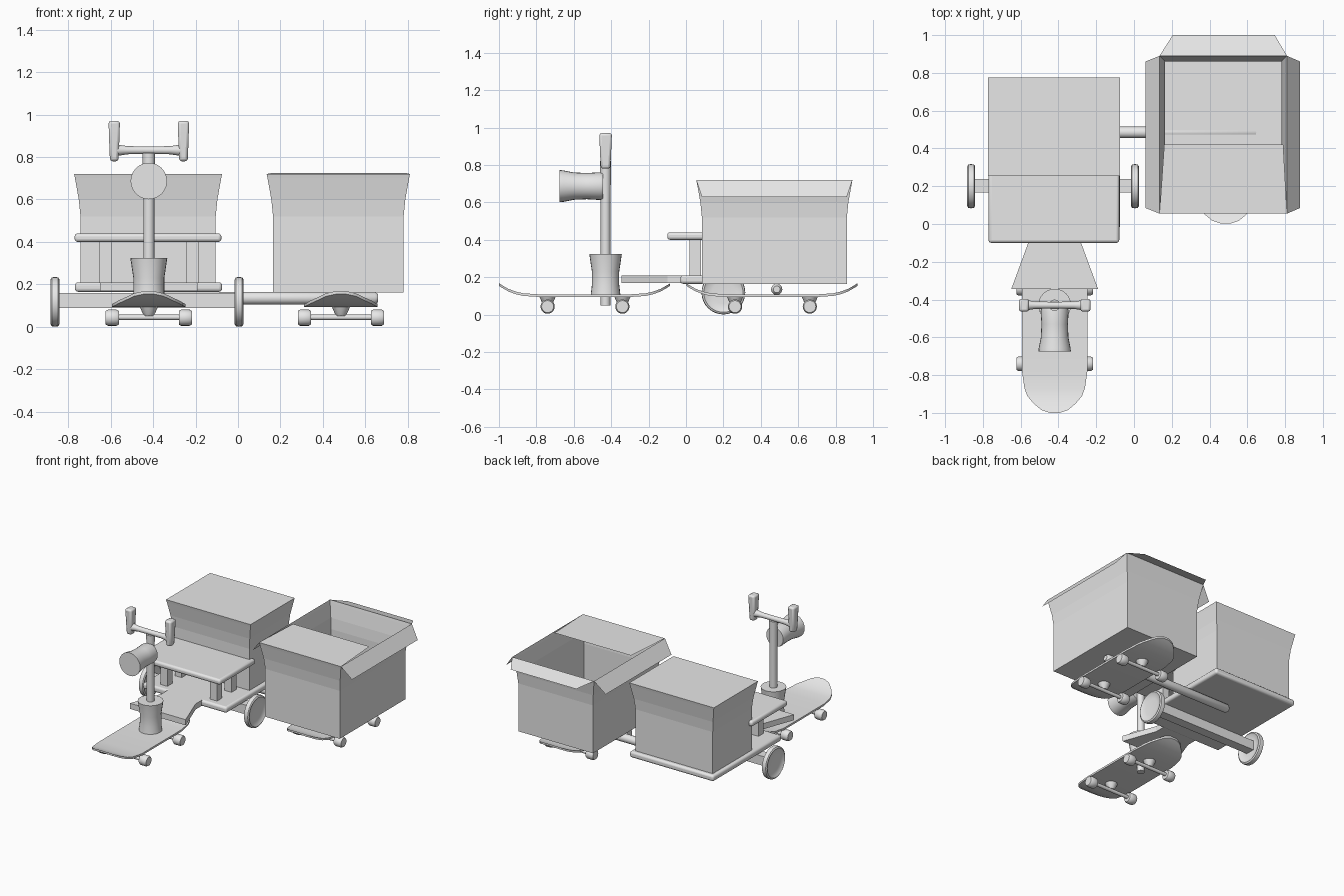
import bpy, bmesh, math
from mathutils import Vector, Matrix

cube = bpy.data.objects.get("Cube")
if cube:
    bpy.data.objects.remove(cube)

grey = bpy.data.materials.new("plain_grey")
grey.use_nodes = True
GREY = (0.8, 0.8, 0.8, 1)
grey.diffuse_color = GREY
grey.node_tree.nodes["Principled BSDF"].inputs["Base Color"].default_value = GREY

CART_X, CRATE_X = -0.42, 0.485
STEM_Y = -0.43
ROT = {"z": Matrix.Identity(4),
       "x": Matrix.Rotation(math.pi / 2, 4, "Y"),
       "y": Matrix.Rotation(-math.pi / 2, 4, "X")}


def finish(name, bm, angle=40, normals=True):
    if normals:
        bmesh.ops.recalc_face_normals(bm, faces=bm.faces)
    me = bpy.data.meshes.new(name)
    bm.to_mesh(me)
    bm.free()
    me.materials.append(grey)
    if angle:
        me.shade_smooth()
        me.set_sharp_from_angle(angle=math.radians(angle))
    ob = bpy.data.objects.new(name, me)
    bpy.context.scene.collection.objects.link(ob)
    return ob


def bridge(bm, rings, caps=True):
    n = len(rings[0])
    for a, b in zip(rings, rings[1:]):
        for i in range(n):
            j = (i + 1) % n
            bm.faces.new((a[i], a[j], b[j], b[i]))
    if caps:
        bm.faces.new(rings[0][::-1])
        bm.faces.new(rings[-1])


def lathe(name, profile, loc, axis="z", sides=24):
    """Solid of revolution from (radius, height) pairs."""
    bm = bmesh.new()
    rings = []
    for r, h in profile:
        rings.append([bm.verts.new((r * math.cos(2 * math.pi * k / sides),
                                    r * math.sin(2 * math.pi * k / sides), h))
                      for k in range(sides)])
    bridge(bm, rings)
    bm.transform(Matrix.Translation(loc) @ ROT[axis])
    return finish(name, bm)


def rect(bm, x0, x1, y0, y1, z):
    return [bm.verts.new(p) for p in ((x0, y0, z), (x1, y0, z), (x1, y1, z), (x0, y1, z))]


def block(name, low, high, bevel=0.0):
    """Box between two opposite corners."""
    bm = bmesh.new()
    bridge(bm, [rect(bm, low[0], high[0], low[1], high[1], z) for z in (low[2], high[2])])
    ob = finish(name, bm, 40 if bevel else 0)
    if bevel:
        mod = ob.modifiers.new("rounded", "BEVEL")
        mod.width, mod.segments = bevel, 3
    return ob


def flared_box(name, x0, x1, y0, y1, z0, top, closed):
    """Straight walls that flare outward near the top."""
    bm = bmesh.new()
    levels = [(z0, 0), (0.52, 0), (0.6, 0.008), (top - 0.02, 0.026), (top, 0.03)]
    rings = [rect(bm, x0 - g, x1 + g, y0 - g, y1 + g, z) for z, g in levels]
    bridge(bm, rings, closed)
    if not closed:
        bm.faces.new(rings[0][::-1])
    return finish(name, bm, 0)


def panel(name, points):
    bm = bmesh.new()
    bm.faces.new([bm.verts.new(p) for p in points])
    return finish(name, bm, 0, False)


def skateboard(label, cx, y0):
    # deck: half outline mirrored to the other end, lifted at nose and tail
    half = [(0, 0.025, 0.16), (0.015, 0.07, 0.15), (0.05, 0.112, 0.13), (0.09, 0.145, 0.115),
            (0.13, 0.16, 0.106), (0.22, 0.173, 0.1)]
    length = 0.915
    stations = half + [(length - u, w, z) for u, w, z in reversed(half)]
    bm = bmesh.new()
    rings = []
    for u, w, z in stations:
        rings.append([bm.verts.new((cx + s * w, y0 + u, z + h))
                      for s, h in ((-1, -0.006), (1, -0.006), (1, 0.008), (-1, 0.008))])
    bridge(bm, rings)
    finish(label + "_deck", bm)
    # trucks and wheels
    for place, u in (("front", 0.26), ("rear", 0.66)):
        y = y0 + u
        lathe(f"{label}_{place}_truck", [(0.02, 0.05), (0.03, 0.065), (0.045, 0.1)], (cx, y, 0), sides=12)
        lathe(f"{label}_{place}_axle", [(0.013, -0.18), (0.013, 0.18)], (cx, y, 0.045), "x", 12)
        for side, s in (("right", -1), ("left", 1)):
            lathe(f"{label}_{place}_{side}_wheel",
                  [(0.032, -0.031), (0.038, -0.02), (0.038, 0.02), (0.032, 0.031)],
                  (cx + s * 0.172, y, 0.043), "x", 20)


skateboard("front_board", CART_X, -1.0)
skateboard("side_board", CRATE_X, 0.002)

# steering column, its socket and the lamp
lathe("column_socket", [(0.08, 0.1), (0.073, 0.16), (0.073, 0.23), (0.085, 0.31), (0.087, 0.325)],
      (CART_X, STEM_Y, 0))
lathe("steering_stem", [(0.026, 0.05), (0.026, 0.6), (0.03, 0.82)], (CART_X, STEM_Y, 0), sides=16)
lathe("headlamp", [(0.086, -0.245), (0.084, -0.225), (0.073, -0.17), (0.07, -0.1), (0.074, -0.03), (0.07, -0.015)],
      (CART_X, STEM_Y, 0.687), "y")

# handlebar and upright grips
lathe("handlebar", [(0.027, -0.15), (0.019, -0.1), (0.018, 0), (0.019, 0.1), (0.027, 0.15)],
      (CART_X, STEM_Y, 0.832), "x", 16)
for side, s in (("right", -1), ("left", 1)):
    bm = bmesh.new()
    gx = CART_X + s * 0.163
    levels = [(0.78, 0.02, 0.025), (0.85, 0.023, 0.029), (0.97, 0.027, 0.034)]
    bridge(bm, [rect(bm, gx - a, gx + a, STEM_Y - b, STEM_Y + b, z) for z, a, b in levels])
    grip = finish(side + "_grip", bm)
    mod = grip.modifiers.new("rounded", "BEVEL")
    mod.width, mod.segments = 0.012, 2

# foot board, narrowing toward the seat
bm = bmesh.new()
plan = [(-0.23, -0.345), (0.23, -0.345), (0.14, -0.1), (0.14, 0.05), (-0.14, 0.05), (-0.14, -0.1)]
bridge(bm, [[bm.verts.new((CART_X + x, y, z)) for x, y in plan] for z in (0.168, 0.21)])
finish("foot_board", bm, 0)

# cart bed, seat with legs, and the closed box
block("cart_bed", (-0.768, -0.03, 0.165), (-0.075, 0.775, 0.21), 0.015)
block("seat", (-0.77, -0.1, 0.4), (-0.078, 0.32, 0.44), 0.015)
for s in (-1, 1):
    for place, y in (("front", 0.05), ("rear", 0.22)):
        x = CART_X + s * 0.205
        block(f"seat_{place}_{'left' if s > 0 else 'right'}_leg", (x - 0.028, y - 0.03, 0.2), (x + 0.028, y + 0.03, 0.41))
flared_box("closed_box", -0.742, -0.105, 0.285, 0.745, 0.2, 0.72, True)

# cart axle with two dished wheels
block("cart_axle", (-0.855, 0.167, 0.09), (0.0, 0.237, 0.16))
for side, x in (("right", -0.862), ("left", 0.005)):
    lathe(side + "_cart_wheel",
          [(0.06, -0.008), (0.09, -0.012), (0.105, -0.021), (0.115, -0.015), (0.117, 0),
           (0.115, 0.015), (0.105, 0.021), (0.09, 0.012), (0.06, 0.008)],
          (x, 0.2, 0.118), "x", 32)

# tube tying the side board to the cart
lathe("coupling_tube", [(0.018, -0.42), (0.03, -0.405), (0.03, 0.645), (0.018, 0.66)],
      (0, 0.485, 0.135), "x", 20)

# open box with four lid flaps
flared_box("open_box", 0.165, 0.78, 0.085, 0.86, 0.163, 0.72, False)
X0, X1, Y0, Y1, Z = 0.135, 0.81, 0.055, 0.89, 0.72
panel("front_flap", [(X0, Y0, Z), (X1, Y0, Z), (0.79, 0.42, Z + 0.005), (0.16, 0.42, Z + 0.005)])
panel("rear_flap", [(X1, Y1, Z), (X0, Y1, Z), (0.205, 1.0, 0.685), (0.745, 1.0, 0.685)])
panel("right_flap", [(X0, Y1, Z), (X0, Y0, Z), (0.06, 0.085, 0.63), (0.06, 0.86, 0.63)])
panel("left_flap", [(X1, Y0, Z), (X1, Y1, Z), (0.88, 0.86, 0.63), (0.88, 0.085, 0.63)])
